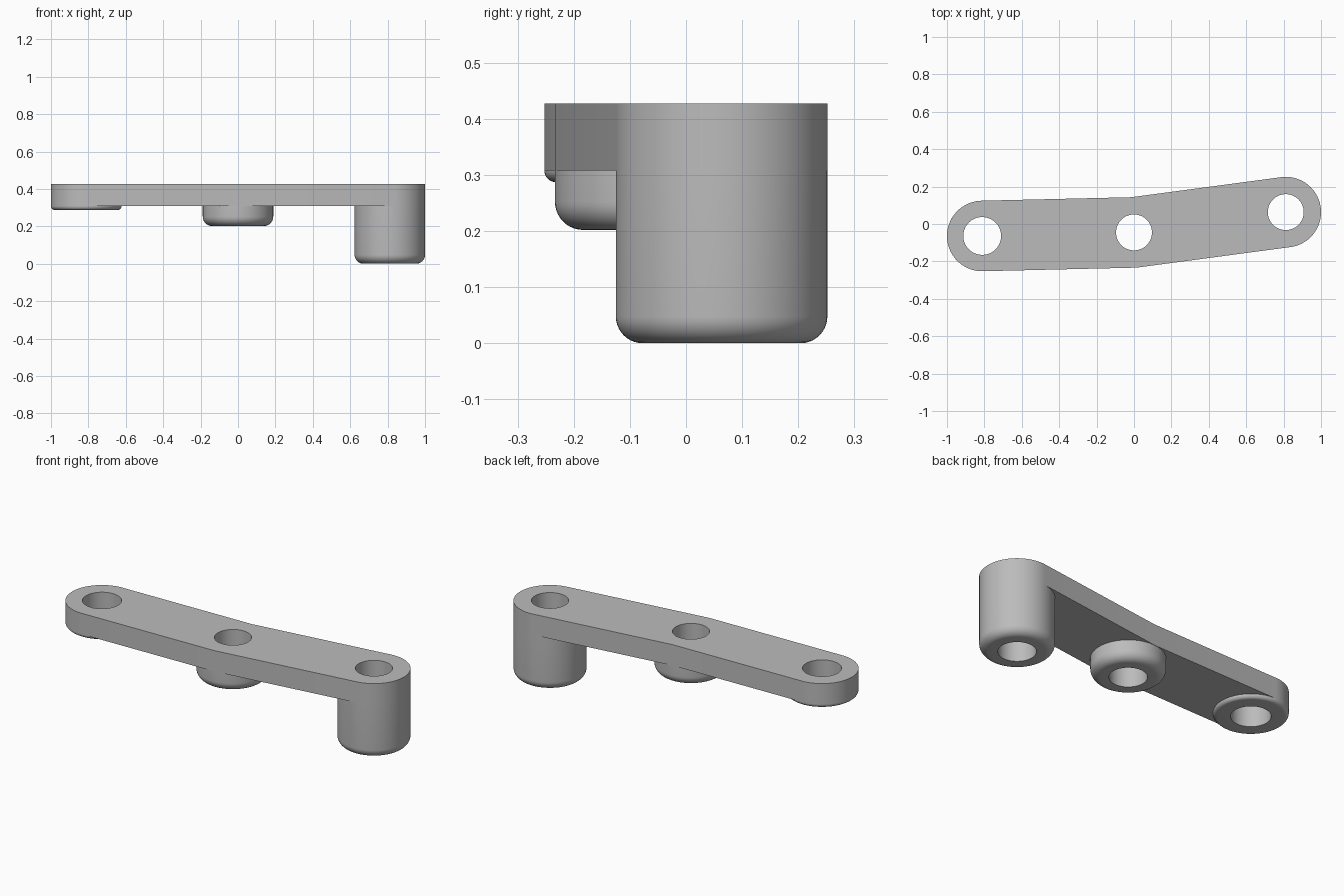
import bpy, bmesh, math
from mathutils import Vector

if "Cube" in bpy.data.objects:
    bpy.data.objects.remove(bpy.data.objects["Cube"])

TOP, UNDER, R, SEG = 0.427, 0.308, 0.1885, 96
LEFT, MID, RIGHT = Vector((-0.8115, -0.064)), Vector((0, -0.045)), Vector((0.8115, 0.0635))
# name, centre, bottom height, bottom fillet radius, hole radius
BOSSES = [("short_boss", LEFT, 0.287, 0.021, 0.101),
          ("middle_boss", MID, 0.202, 0.05, 0.096),
          ("tall_boss", RIGHT, 0.0, 0.048, 0.096)]

steel = bpy.data.materials.new("plain grey")
steel.use_nodes = True
steel.diffuse_color = (0.5, 0.5, 0.5, 1)
steel.node_tree.nodes["Principled BSDF"].inputs["Base Color"].default_value = (0.5, 0.5, 0.5, 1)


def arc(centre, radius, start, sweep, steps):
    angles = [start + sweep * i / steps for i in range(steps + 1)]
    return [centre + radius * Vector((math.cos(a), math.sin(a))) for a in angles]


def finish(obj):
    obj.data.materials.clear()
    obj.data.materials.append(steel)
    bpy.ops.object.select_all(action="DESELECT")
    obj.select_set(True)
    bpy.context.view_layer.objects.active = obj
    bpy.ops.object.shade_smooth_by_angle(angle=math.radians(30))


# Bent arm: rounded outline with three round holes, filled and extruded
def add_spline(curve, points):
    spline = curve.splines.new("POLY")
    spline.points.add(len(points) - 1)
    for point, p in zip(spline.points, points):
        point.co = (p.x, p.y, 0, 1)
    spline.use_cyclic_u = True


def heading(a, b):
    return math.atan2(b.y - a.y, b.x - a.x)


h1, h2 = heading(LEFT, MID), heading(MID, RIGHT)
bend = (h1 + h2) / 2 + math.pi / 2
corner = Vector((math.cos(bend), math.sin(bend))) * R / math.cos((h2 - h1) / 2)
outline = (arc(LEFT, R, h1 + math.pi / 2, math.pi, SEG // 2) + [MID - corner]
           + arc(RIGHT, R, h2 - math.pi / 2, math.pi, SEG // 2) + [MID + corner])

curve = bpy.data.curves.new("arm_profile", "CURVE")
curve.dimensions = "2D"
curve.fill_mode = "BOTH"
curve.extrude = (TOP - UNDER) / 2
add_spline(curve, outline)
for name, centre, bottom, fillet, hole in BOSSES:
    add_spline(curve, arc(centre, hole, 0, 2 * math.pi, SEG)[:-1])
arm = bpy.data.objects.new("arm", curve)
arm.location.z = (TOP + UNDER) / 2
bpy.context.collection.objects.link(arm)
bpy.context.view_layer.objects.active = arm
arm.select_set(True)
bpy.ops.object.convert(target="MESH")
arm = bpy.context.view_layer.objects.active
arm.name = "arm"
bm = bmesh.new()
bm.from_mesh(arm.data)
bmesh.ops.remove_doubles(bm, verts=bm.verts, dist=0.0001)
bmesh.ops.recalc_face_normals(bm, faces=bm.faces)
bm.to_mesh(arm.data)
bm.free()
finish(arm)


# Bosses under the arm: turned tubes with a rounded lower rim
def boss(name, centre, bottom, fillet, hole):
    rim = arc(Vector((R - fillet, bottom + fillet)), fillet, 0, -math.pi / 2, 10)
    profile = [Vector((R, UNDER + 0.001))] + rim + [Vector((hole, bottom)), Vector((hole, UNDER))]
    bm = bmesh.new()
    verts = [bm.verts.new((p.x, 0, p.y)) for p in profile]
    edges = [bm.edges.new(pair) for pair in zip(verts, verts[1:])]
    bmesh.ops.spin(bm, geom=verts + edges, cent=(0, 0, 0), axis=(0, 0, 1),
                   angle=2 * math.pi, steps=SEG, use_merge=True)
    bmesh.ops.remove_doubles(bm, verts=bm.verts, dist=0.0001)
    bmesh.ops.recalc_face_normals(bm, faces=bm.faces)
    # the flat underside must face down
    flat = min(bm.faces, key=lambda f: f.calc_center_median().z)
    if flat.normal.z > 0:
        bmesh.ops.reverse_faces(bm, faces=bm.faces)
    mesh = bpy.data.meshes.new(name)
    bm.to_mesh(mesh)
    bm.free()
    obj = bpy.data.objects.new(name, mesh)
    obj.location = (centre.x, centre.y, 0)
    bpy.context.collection.objects.link(obj)
    finish(obj)


for spec in BOSSES:
    boss(*spec)
